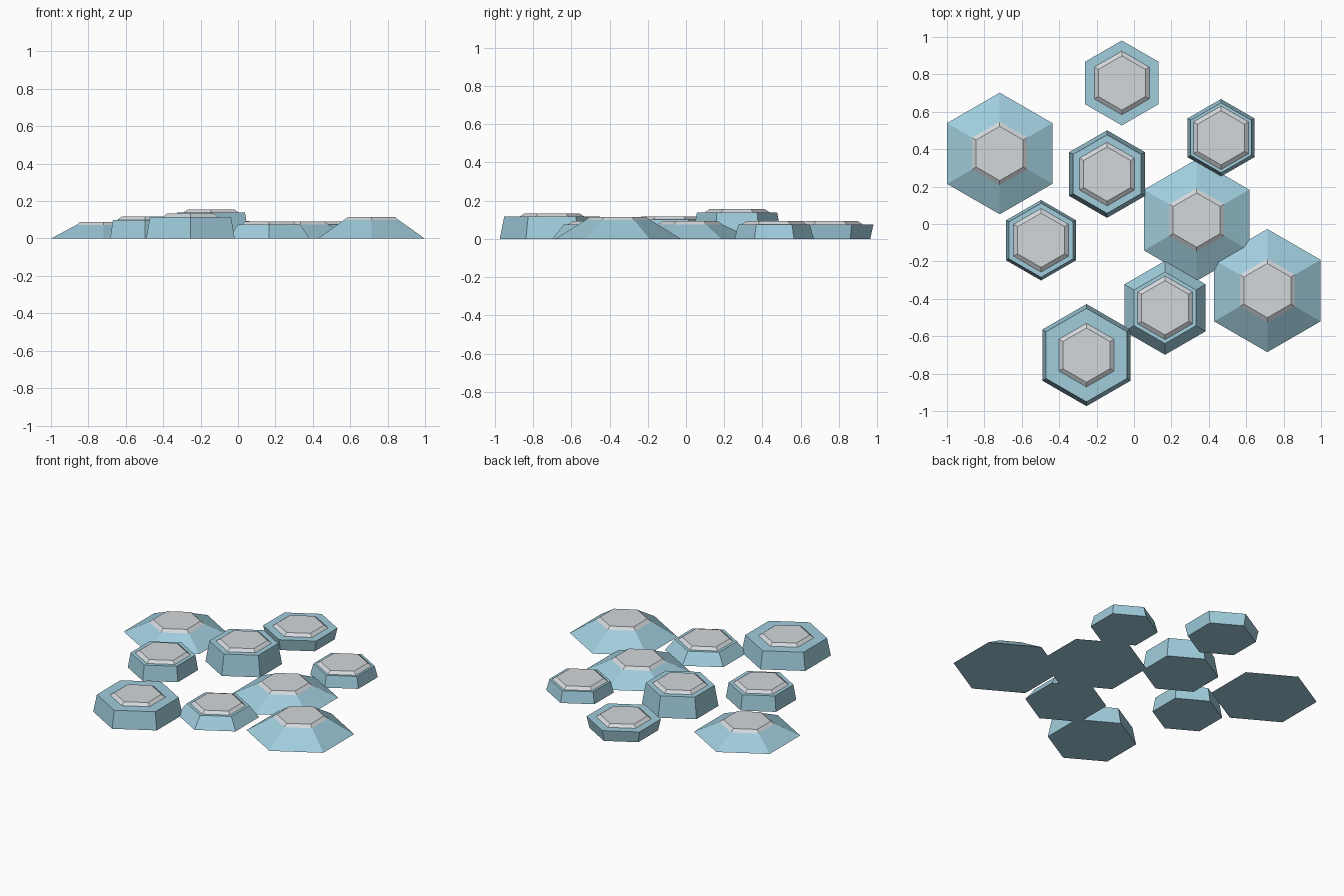
import bpy
import bmesh
from math import cos, sin, pi

cube = bpy.data.objects.get("Cube")
if cube:
    bpy.data.objects.remove(cube, do_unlink=True)


def make_material(name, rgb):
    mat = bpy.data.materials.new(name)
    mat.use_nodes = True
    mat.diffuse_color = (*rgb, 1)
    mat.node_tree.nodes["Principled BSDF"].inputs["Base Color"].default_value = (*rgb, 1)
    return mat


ICE_BLUE = make_material("ice blue", (0.35, 0.61, 0.72))
PALE_GREY = make_material("pale grey", (0.65, 0.68, 0.71))

SIDES = 6
CAP_RADIUS = 0.17
CAP_TOP_RADIUS = 0.145
CAP_HEIGHT = 0.017


def hex_stone(name, x, y, base, shoulder, height):
    """Tapered hexagonal body with a bevelled grey cap."""
    profile = [(base, 0), (shoulder, height), (CAP_RADIUS, height),
               (CAP_TOP_RADIUS, height + CAP_HEIGHT)]
    if shoulder <= CAP_RADIUS:  # sloped stones run straight up to the cap
        profile.pop(1)
    bm = bmesh.new()
    rings = []
    for r, z in profile:
        angles = [pi / 2 + 2 * pi * i / SIDES for i in range(SIDES)]
        rings.append([bm.verts.new((r * cos(a), r * sin(a), z)) for a in angles])
    bm.faces.new(rings[0][::-1])
    for low, high in zip(rings, rings[1:]):
        for i in range(SIDES):
            j = (i + 1) % SIDES
            face = bm.faces.new((low[i], low[j], high[j], high[i]))
            face.material_index = int(low is rings[-2])
    bm.faces.new(rings[-1]).material_index = 1
    mesh = bpy.data.meshes.new(name)
    bm.to_mesh(mesh)
    bm.free()
    mesh.materials.append(ICE_BLUE)
    mesh.materials.append(PALE_GREY)
    obj = bpy.data.objects.new(name, mesh)
    obj.location = (x, y, 0)
    bpy.context.collection.objects.link(obj)


# Wide sloped stones
hex_stone("sloped_stone_right", -0.718, 0.377, 0.325, CAP_RADIUS, 0.072)
hex_stone("sloped_stone_middle", 0.335, 0.021, 0.325, CAP_RADIUS, 0.075)
hex_stone("sloped_stone_left", 0.713, -0.356, 0.329, CAP_RADIUS, 0.098)

# Steep stones with a flat shoulder; the back one widens upward
hex_stone("stone_back", -0.065, 0.754, 0.21, 0.227, 0.076)
hex_stone("stone_back_left", 0.465, 0.461, 0.207, 0.187, 0.075)
hex_stone("stone_centre", -0.144, 0.267, 0.234, 0.21, 0.138)
hex_stone("stone_right", -0.497, -0.087, 0.215, 0.198, 0.1)
hex_stone("stone_front_left", 0.166, -0.448, 0.251, 0.191, 0.075)
hex_stone("stone_front", -0.254, -0.701, 0.273, 0.25, 0.116)
